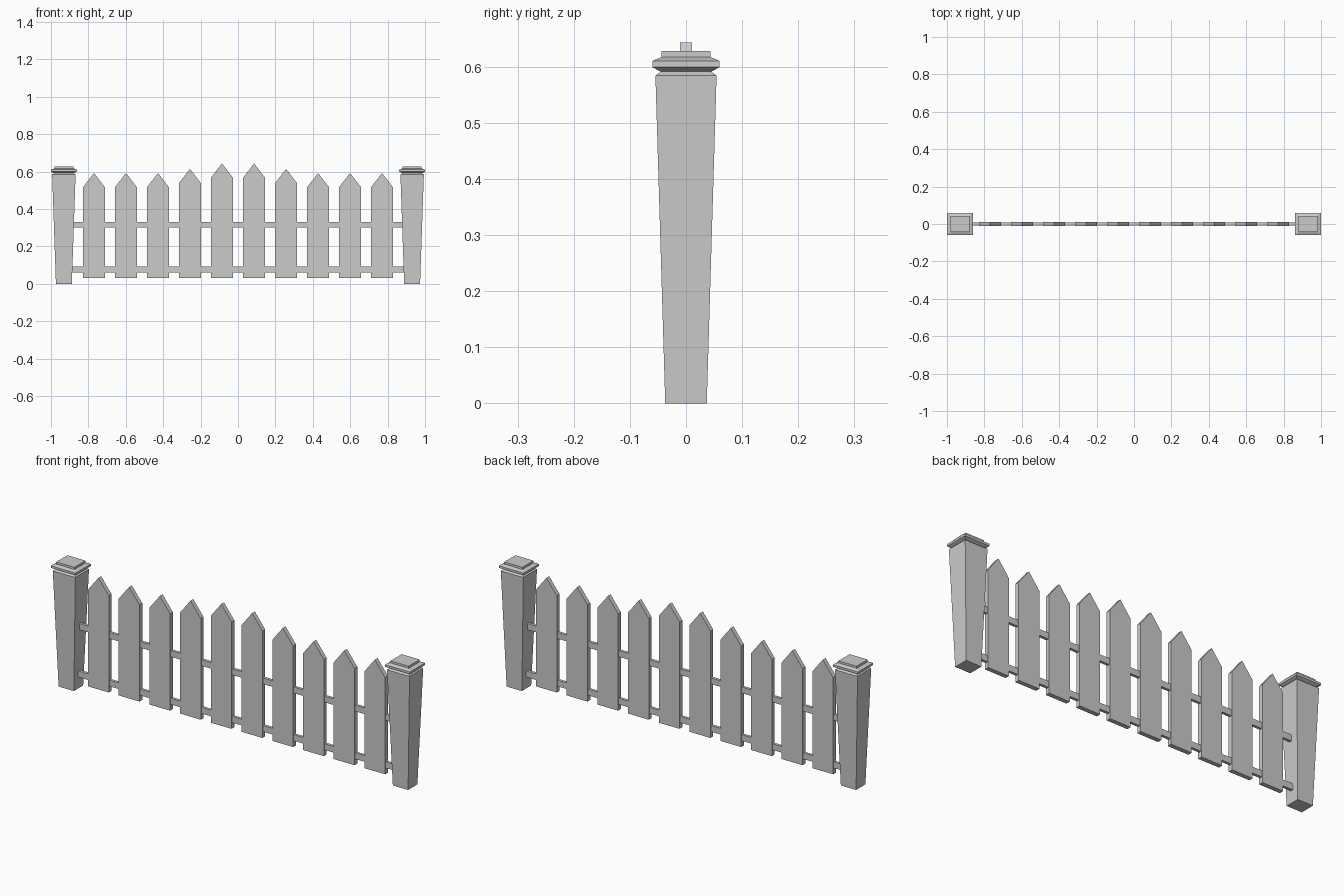
import bpy

if "Cube" in bpy.data.objects:
    bpy.data.objects.remove(bpy.data.objects["Cube"])


def make_object(name, verts, faces):
    mesh = bpy.data.meshes.new(name)
    mesh.from_pydata(verts, [], faces)
    mesh.update()
    obj = bpy.data.objects.new(name, mesh)
    bpy.context.collection.objects.link(obj)
    return obj


def square_loft(name, cx, profile, x_ratio):
    """Stack rectangular rings given as (half depth, height)."""
    verts, faces = [], []
    for h, z in profile:
        w = h * x_ratio
        verts += [(cx - w, -h, z), (cx + w, -h, z), (cx + w, h, z), (cx - w, h, z)]
    for r in range(len(profile) - 1):
        a = r * 4
        for i in range(4):
            j = (i + 1) % 4
            faces.append((a + i, a + j, a + 4 + j, a + 4 + i))
    n = len(verts)
    faces += [(3, 2, 1, 0), (n - 4, n - 3, n - 2, n - 1)]
    return make_object(name, verts, faces)


def slab(name, outline, half_depth):
    """Extrude an (x, z) outline, counter-clockwise from the front, along y."""
    n = len(outline)
    verts = [(x, -half_depth, z) for x, z in outline]
    verts += [(x, half_depth, z) for x, z in outline]
    faces = [tuple(range(n)), tuple(range(2 * n - 1, n - 1, -1))]
    for i in range(n):
        j = (i + 1) % n
        faces.append((i, i + n, j + n, j))
    return make_object(name, verts, faces)


# Tapered end posts with stepped caps
post_profile = [(0.037, 0), (0.0545, 0.584), (0.045, 0.591), (0.060, 0.599),
                (0.060, 0.610), (0.044, 0.617), (0.044, 0.628)]
for side, label in ((-1, "left"), (1, "right")):
    square_loft(label + "_post", side * 0.931, post_profile, 1.15)

# Pointed pickets, tallest in the middle
half_width = 0.058
peaks = [0.643, 0.614, 0.592, 0.592, 0.592]
for i, peak in enumerate(peaks):
    for side, label in ((-1, "left"), (1, "right")):
        x = side * (0.086 + 0.171 * i)
        l, r, shoulder = x - half_width, x + half_width, peak - 0.075
        slab(f"{label}_picket_{i + 1}",
             [(l, 0.03), (r, 0.03), (r, shoulder), (x, peak), (l, shoulder)], 0.011)

# Horizontal rails running into the posts
for label, z0, z1 in (("lower", 0.06, 0.091), ("upper", 0.30, 0.331)):
    slab(label + "_rail", [(-0.888, z0), (0.888, z0), (0.888, z1), (-0.888, z1)], 0.007)
